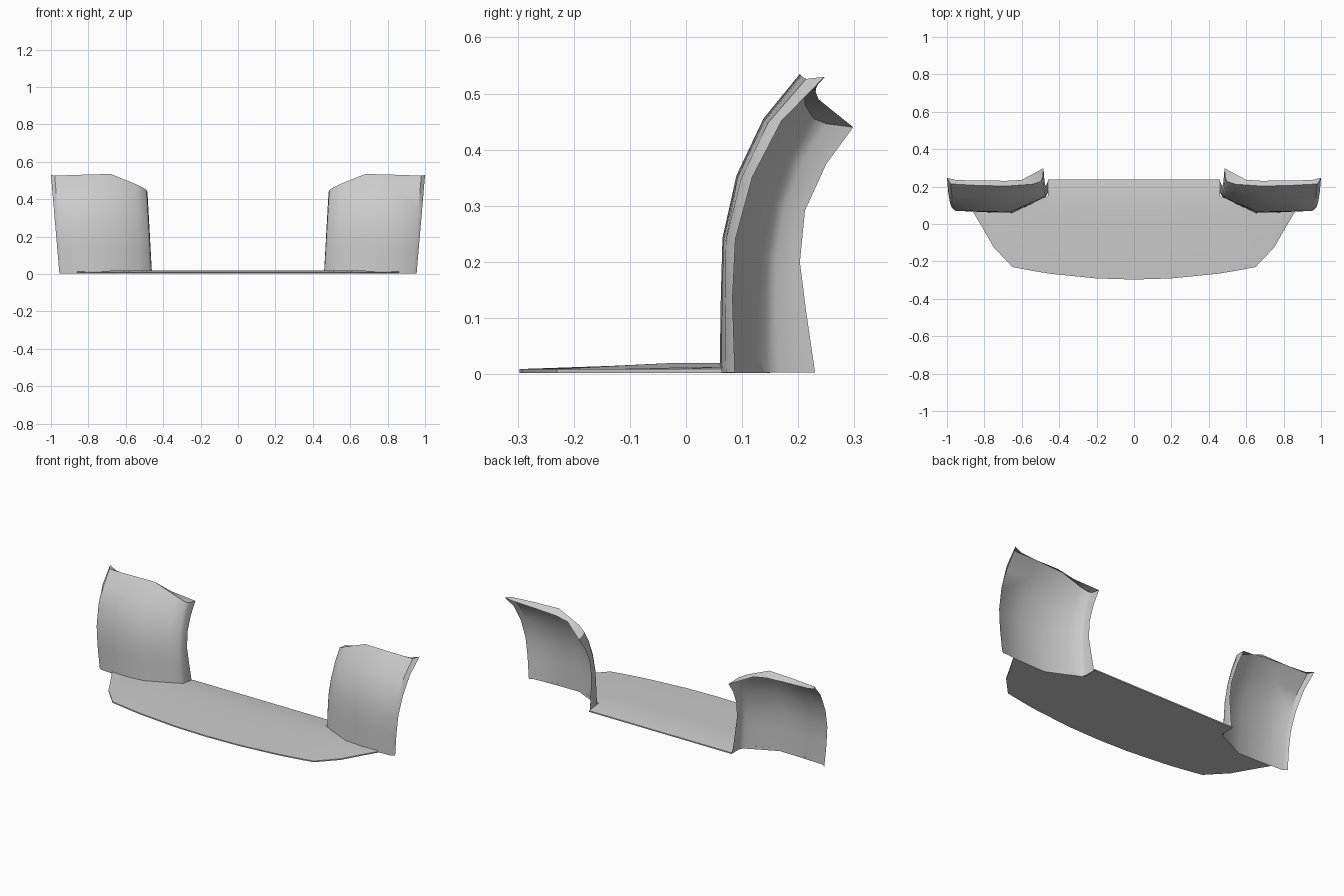
import bpy, bmesh

if "Cube" in bpy.data.objects:
    bpy.data.objects.remove(bpy.data.objects["Cube"])


def finish(name, bm, angle=0.7):
    """Turn a half bmesh into a mirrored, smooth-shaded object."""
    bmesh.ops.remove_doubles(bm, verts=bm.verts, dist=0.0005)
    bmesh.ops.recalc_face_normals(bm, faces=bm.faces)
    me = bpy.data.meshes.new(name)
    bm.to_mesh(me)
    bm.free()
    ob = bpy.data.objects.new(name, me)
    bpy.context.collection.objects.link(ob)
    m = ob.modifiers.new("Mirror", 'MIRROR')
    m.merge_threshold = 0.0005
    bpy.ops.object.select_all(action='DESELECT')
    ob.select_set(True)
    bpy.context.view_layer.objects.active = ob
    bpy.ops.object.modifier_apply(modifier="Mirror")
    bpy.ops.object.shade_smooth_by_angle(angle=angle)
    return ob


def grid(bm, cols):
    """Skin a list of equally long point columns."""
    vs = [[bm.verts.new(p) for p in c] for c in cols]
    for a, b in zip(vs, vs[1:]):
        for i in range(len(a) - 1):
            pts = (a[i], b[i], b[i + 1], a[i + 1])
            bm.faces.new(pts)


# Floor lip: flat underside, slightly crowned top
bm = bmesh.new()
BOTTOM = 0.002
# x, front y, rear y (the rear follows the foot of the corner panel)
stations = [(0, -.297, .15), (.2, -.291, .15), (.42, -.269, .15), (.46, -.264, .15),
            (.55, -.249, .107), (.65, -.23, .06), (.75, -.125, .062),
            (.81, -.02, .064), (.86, .064, .066)]
top, low, front, rear = [], [], [], []
for x, f, r in stations:
    mid = f + (r - f) * 0.72
    crown = .02 if x < .7 else .013
    t = [(x, f, .009), (x, mid, crown), (x, r, crown)]
    b = [(p[0], p[1], BOTTOM) for p in t]
    top.append(t)
    low.append(b)
    front.append([t[0], b[0]])
    if x >= .46:
        rear.append([t[-1], b[-1]])
for g in (top, low, front, rear):
    grid(bm, g)
# strip between the two corner panels
xs = (0, .2, .42, .46)
grid(bm, [[(x, .15, .02), (x, .237, .009)] for x in xs])
grid(bm, [[(x, .237, .009), (x, .237, BOTTOM), (x, .15, BOTTOM)] for x in xs])
finish("floor_lip", bm, 0.5)

# Corner panels: upright columns from the outer edge round to the inner wall
levels = (0, .25, .45, .66, .85, 1)
# bottom x, top x, top z, y at each level
columns = [
    (.955, 1.0, .53, (.087, .083, .088, .118, .170, .247)),
    (.935, .98, .526, (.071, .070, .071, .098, .146, .214)),
    (.80, .83, .531, (.063, .064, .067, .092, .140, .206)),
    (.65, .68, .535, (.060, .062, .065, .090, .138, .203)),
    (.53, .54, .478, (.115, .117, .119, .137, .171, .213)),
    (.475, .497, .455, (.143, .143, .145, .161, .191, .228)),
    (.461, .488, .446, (.165, .160, .160, .176, .208, .250)),
    (.460, .484, .44, (.230, .214, .203, .212, .250, .298)),
]
bm = bmesh.new()
cols = [[(xb + (xt - xb) * t, y, .003 + (zt - .003) * t) for t, y in zip(levels, ys)]
        for xb, xt, zt, ys in columns]
grid(bm, cols)
finish("corner_panels", bm)

# Folded flange along the panel tops
bm = bmesh.new()
back = [(.995, .246, .528), (.95, .235, .516), (.82, .232, .51), (.68, .231, .503),
        (.60, .236, .49), (.54, .268, .464)]
grid(bm, [[c[-1], b] for c, b in zip(cols, back)])
v = [bm.verts.new(p) for p in (cols[5][-1], back[5], cols[7][-1], cols[6][-1])]
bm.faces.new(v)
finish("top_flanges", bm)
